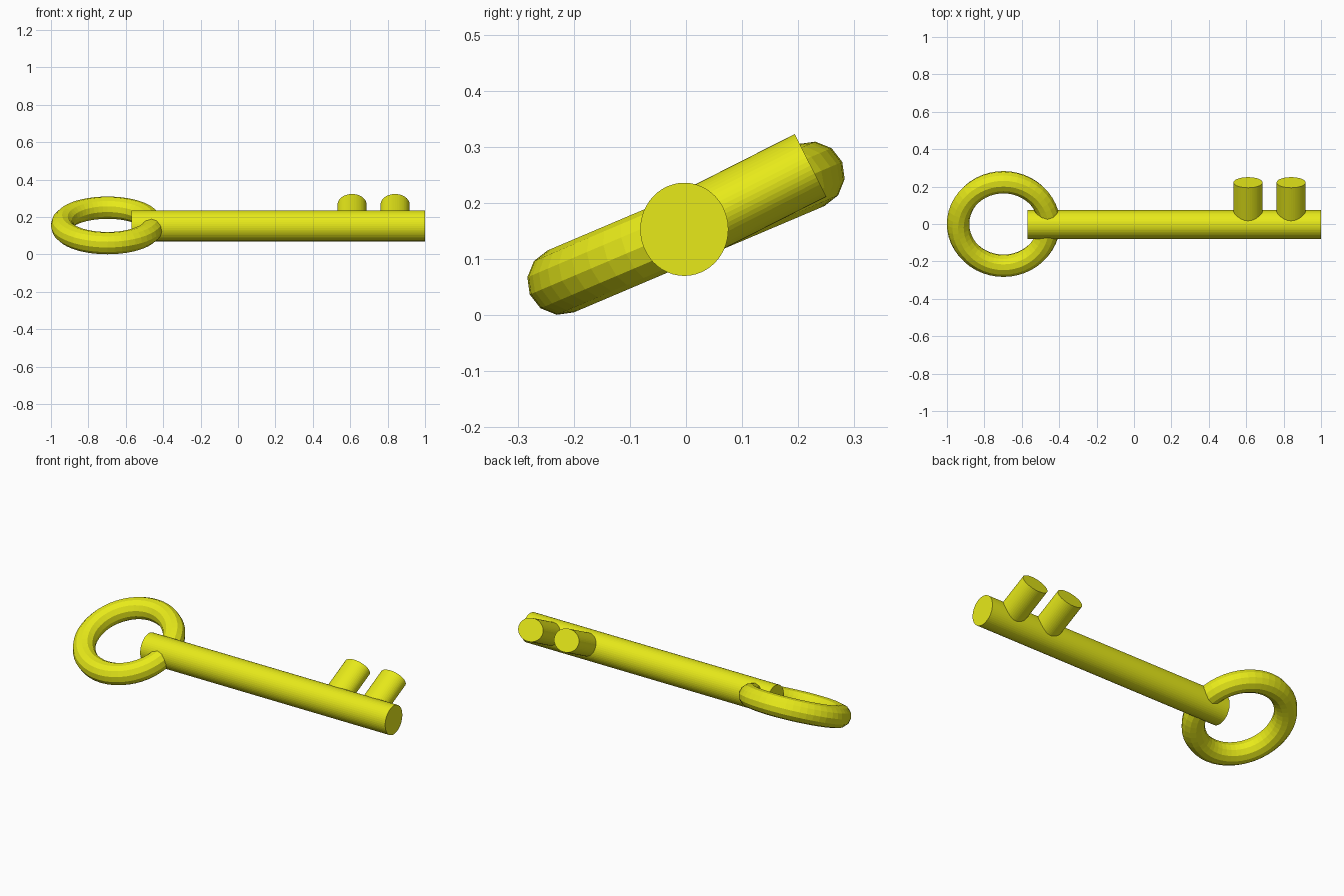
import bpy
from math import radians
from mathutils import Vector

if "Cube" in bpy.data.objects:
    bpy.data.objects.remove(bpy.data.objects["Cube"])

mat = bpy.data.materials.new("yellow")
mat.diffuse_color = (0.80, 0.82, 0.01, 1)
mat.use_nodes = True
mat.node_tree.nodes["Principled BSDF"].inputs["Base Color"].default_value = mat.diffuse_color


def finish(name):
    ob = bpy.context.object
    ob.name = name
    ob.data.materials.append(mat)
    return ob


def rod(name, start, end, ra, rb, sides=48):
    """Oval rod from start to end; ra, rb are the half widths of its section."""
    start, end = Vector(start), Vector(end)
    d = end - start
    bpy.ops.mesh.primitive_cylinder_add(vertices=sides, radius=1, depth=1,
                                        location=(start + end) / 2)
    ob = finish(name)
    ob.rotation_euler = d.to_track_quat('Z', 'Y').to_euler()
    ob.scale = (ra, rb, d.length)
    return ob


# Shaft along x
rod("shaft", (-0.57, -0.003, 0.153), (1.0, -0.003, 0.153), 0.0785, 0.083)

# Two teeth leaning up toward the back
for i, x in enumerate((0.61, 0.84)):
    rod(f"tooth_{i + 1}", (x, -0.003, 0.153), (x, 0.222, 0.267), 0.0775, 0.0626)

# Tilted ring handle
bpy.ops.mesh.primitive_torus_add(major_radius=0.2425, minor_radius=0.06,
                                 major_segments=48, minor_segments=12,
                                 location=(-0.698, 0, 0.155),
                                 rotation=(radians(23), 0, 0))
finish("ring")
